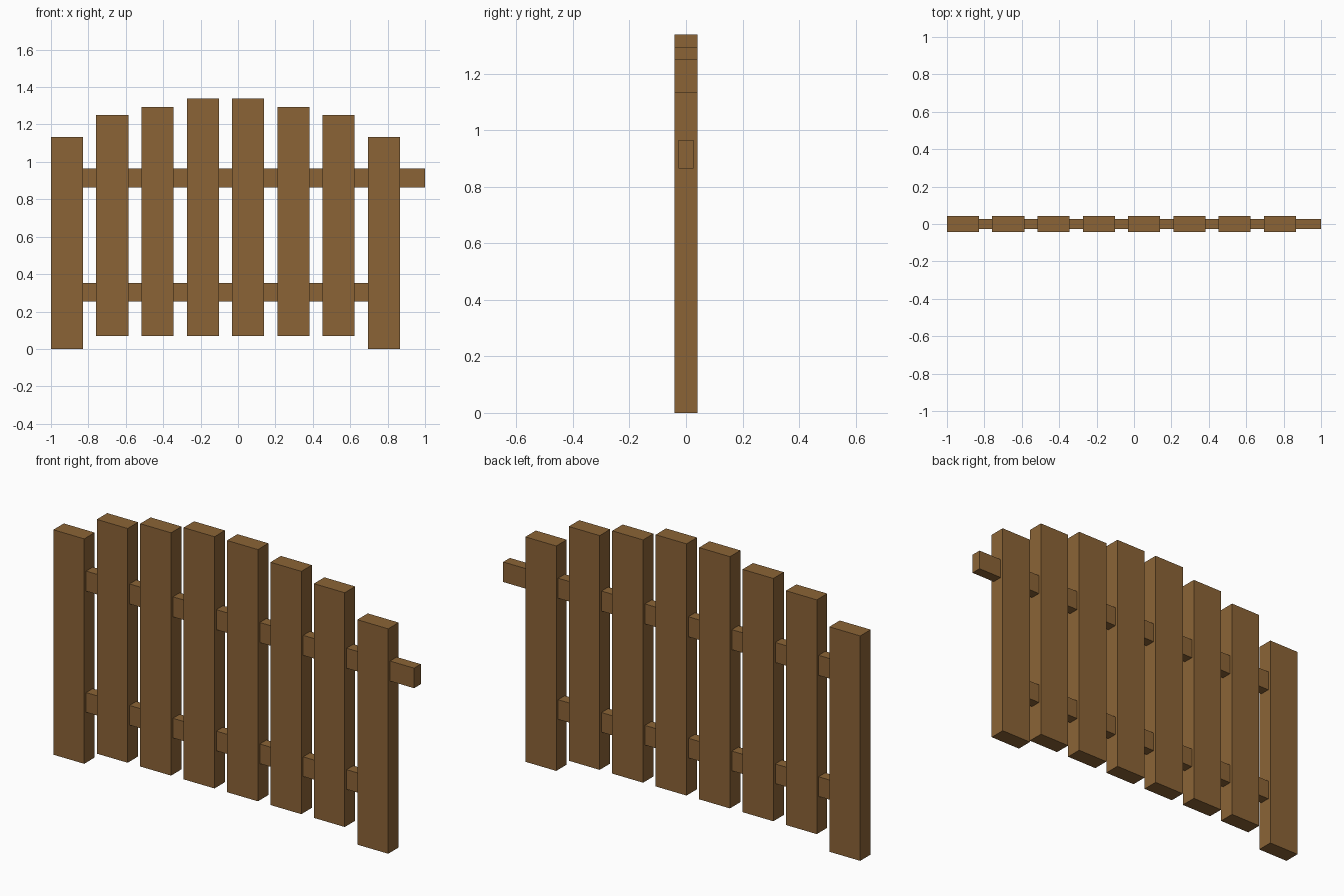
import bpy

if "Cube" in bpy.data.objects:
    bpy.data.objects.remove(bpy.data.objects["Cube"])

wood = bpy.data.materials.new("brown_wood")
wood.diffuse_color = (0.26, 0.127, 0.037, 1)
wood.use_nodes = True
wood.node_tree.nodes["Principled BSDF"].inputs["Base Color"].default_value = wood.diffuse_color


def box(name, x0, x1, half_y, z0, z1):
    bpy.ops.mesh.primitive_cube_add(size=1, location=((x0 + x1) / 2, 0, (z0 + z1) / 2))
    ob = bpy.context.object
    ob.name = name
    ob.scale = (x1 - x0, 2 * half_y, z1 - z0)
    bpy.ops.object.transform_apply(location=False, rotation=False, scale=True)
    ob.data.materials.append(wood)
    return ob


# Upright planks: arched tops, the two end posts reach the ground
WIDTH, PITCH = 0.172, 0.242
tops = [1.133, 1.25, 1.293, 1.338]
tops += tops[::-1]
for i, top in enumerate(tops):
    end = i in (0, len(tops) - 1)
    x = -1 + i * PITCH
    box("end_post" if end else "plank", x, x + WIDTH, 0.0415, 0 if end else 0.07, top)

# Horizontal rails: the upper one sticks out past the right post
box("upper_rail", -0.91, 1.0, 0.0265, 0.864, 0.965)
box("lower_rail", -0.91, 0.78, 0.0265, 0.254, 0.353)
